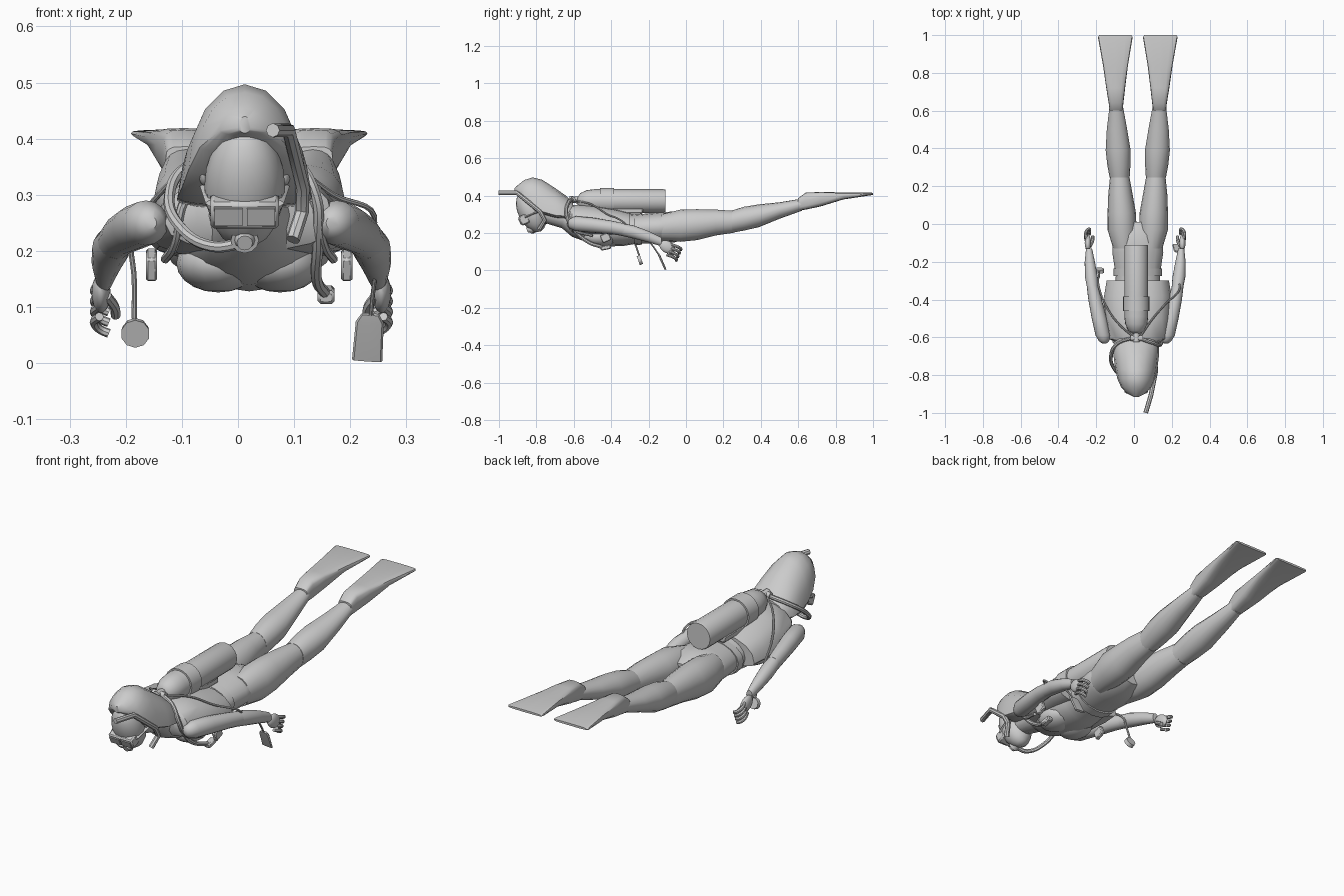
import bpy, bmesh, math
from mathutils import Vector, Matrix

if "Cube" in bpy.data.objects:
    bpy.data.objects.remove(bpy.data.objects["Cube"])

GREY = (0.6, 0.6, 0.6, 1)
mat = bpy.data.materials.new("plain grey")
mat.use_nodes = True
mat.diffuse_color = GREY
mat.node_tree.nodes["Principled BSDF"].inputs["Base Color"].default_value = GREY
made = []


def add(name, bm):
    bmesh.ops.recalc_face_normals(bm, faces=bm.faces)
    mesh = bpy.data.meshes.new(name)
    bm.to_mesh(mesh)
    bm.free()
    mesh.materials.append(mat)
    ob = bpy.data.objects.new(name, mesh)
    bpy.context.collection.objects.link(ob)
    made.append(ob)
    return ob


def loft(name, rows, sides=16, power=1.0):
    """Rows are (x, y, z, half width, height above, depth below)."""
    bm, rings = bmesh.new(), []
    for x, y, z, w, up, down in rows:
        ring = []
        for i in range(sides):
            a = math.tau * i / sides
            c, s = math.cos(a), math.sin(a)
            c = math.copysign(abs(c) ** power, c)
            s = math.copysign(abs(s) ** power, s)
            ring.append(bm.verts.new((x + w * c, y, z + s * (up if s > 0 else down))))
        rings.append(ring)
    for a, b in zip(rings, rings[1:]):
        for i in range(sides):
            j = (i + 1) % sides
            bm.faces.new((a[i], a[j], b[j], b[i]))
    bm.faces.new(rings[0])
    bm.faces.new(rings[-1])
    return add(name, bm)


def ball(name, at, size, tilt=0):
    bm = bmesh.new()
    m = Matrix.Translation(at) @ Matrix.Rotation(tilt, 4, "X") @ Matrix.Diagonal((*size, 1))
    bmesh.ops.create_uvsphere(bm, u_segments=16, v_segments=10, radius=1, matrix=m)
    return add(name, bm)


def box(name, at, size, tilt=0, bevel=0):
    bm = bmesh.new()
    m = Matrix.Translation(at) @ Matrix.Rotation(tilt, 4, "X") @ Matrix.Diagonal((*size, 1))
    bmesh.ops.create_cube(bm, size=1, matrix=m)
    if bevel:
        bmesh.ops.bevel(bm, geom=bm.edges[:], offset=bevel, segments=1, affect="EDGES")
    return add(name, bm)


def rod(name, a, b, r1, r2=None, sides=12):
    a, b = Vector(a), Vector(b)
    m = Matrix.Translation((a + b) / 2) @ (b - a).to_track_quat("Z", "Y").to_matrix().to_4x4()
    bm = bmesh.new()
    bmesh.ops.create_cone(bm, cap_ends=True, segments=sides, radius1=r1,
                          radius2=r1 if r2 is None else r2, depth=(b - a).length, matrix=m)
    return add(name, bm)


def hose(name, points, radius, smooth=True):
    cu = bpy.data.curves.new(name, "CURVE")
    cu.dimensions = "3D"
    cu.bevel_depth, cu.bevel_resolution = radius, 2
    cu.resolution_u, cu.use_fill_caps = 6, True
    sp = cu.splines.new("BEZIER" if smooth else "POLY")
    pts = sp.bezier_points if smooth else sp.points
    pts.add(len(points) - 1)
    for p, co in zip(pts, points):
        if smooth:
            p.co, p.handle_left_type, p.handle_right_type = co, "AUTO", "AUTO"
        else:
            p.co = (*co, 1)
    temp = bpy.data.objects.new(name, cu)
    bpy.context.collection.objects.link(temp)
    bm = bmesh.new()
    bm.from_mesh(temp.to_mesh())
    temp.to_mesh_clear()
    bpy.data.objects.remove(temp)
    return add(name, bm)


MID = 0.02

# Trunk
loft("torso", [(MID, -.68, .29, .04, .05, .05), (MID, -.61, .25, .09, .08, .07),
               (MID, -.5, .22, .12, .11, .08), (MID, -.42, .22, .13, .1, .092),
               (MID, -.34, .22, .12, .09, .09), (MID, -.25, .225, .115, .07, .08),
               (MID, -.16, .23, .13, .075, .085)])
loft("vest", [(MID, -.635, .27, .1, .07, .04), (MID, -.61, .25, .15, .1, .05),
              (MID, -.5, .225, .172, .125, .04), (MID, -.38, .215, .178, .115, .03),
              (MID, -.3, .21, .165, .1, .03)], power=.9)
loft("hips", [(MID, -.25, .225, .12, .075, .08), (MID, -.15, .23, .135, .08, .085),
              (MID, -.06, .235, .13, .08, .085), (MID, .01, .235, .07, .05, .06)])
loft("weight_belt", [(MID, -.275, .222, .128, .078, .088), (MID, -.235, .226, .128, .078, .088)])
for s in (-1, 1):
    ball("chest", (MID + s * .055, -.46, .178), (.075, .09, .052))

# Legs and fins
for s, side in ((-1, "right"), (1, "left")):
    def x(off):
        return MID + s * off
    loft(side + "_thigh", [(x(.07), -.13, .23, .06, .07, .07), (x(.083), -.03, .24, .077, .085, .087),
                           (x(.085), .06, .245, .075, .082, .083), (x(.092), .16, .257, .064, .068, .07),
                           (x(.096), .26, .262, .05, .056, .06)])
    loft(side + "_calf", [(x(.096), .245, .263, .053, .057, .062), (x(.1), .31, .277, .061, .063, .064),
                          (x(.104), .39, .293, .066, .06, .062), (x(.11), .5, .322, .054, .042, .046),
                          (x(.114), .62, .354, .036, .03, .035)])
    loft(side + "_fin", [(x(.115), .6, .36, .034, .026, .04), (x(.115), .64, .375, .039, .041, .05),
                         (x(.117), .72, .39, .05, .029, .048), (x(.118), .84, .403, .066, .014, .024),
                         (x(.119), .99, .409, .092, .007, .007), (x(.119), 1, .409, .085, .005, .005)],
         power=.55)

# Arms and hands
for s, side in ((-1, "right"), (1, "left")):
    def x(off):
        return .006 + s * off
    loft(side + "_upper_arm", [(x(.163), -.632, .25, .012, .012, .012), (x(.165), -.62, .25, .027, .027, .027),
                               (x(.17), -.59, .25, .04, .04, .04),
                               (x(.19), -.5, .242, .04, .04, .04), (x(.212), -.4, .23, .036, .036, .036),
                               (x(.225), -.33, .217, .031, .034, .034)])
    loft(side + "_forearm", [(x(.222), -.35, .22, .03, .034, .034), (x(.232), -.28, .205, .034, .035, .035),
                             (x(.24), -.2, .18, .027, .03, .03), (x(.244), -.13, .152, .016, .024, .024)])
    ball(side + "_palm", (x(.25), -.1, .125), (.017, .045, .032), -.5)
    for k in range(4):
        z = .14 - k * .019
        reach = -.028 - k * .008
        hose(side + "_finger", [(x(.253), -.085 - k * .006, z), (x(.262), -.05 - k * .006, z - .012),
                                (x(.25), reach, z - .024), (x(.236), reach, z - .03)], .008)
    hose(side + "_thumb", [(x(.24), -.12, .12), (x(.226), -.09, .1), (x(.224), -.065, .085)], .009)

# Head and hair
HX = .012
ball("face", (HX, -.828, .315), (.072, .07, .118), .45)
rod("neck", (HX, -.77, .31), (MID, -.62, .28), .05, .065, 16)
loft("hair", [(HX, -.917, .42, .01, .02, .01), (HX, -.9, .415, .044, .04, .01),
              (HX, -.865, .385, .08, .098, .01), (HX, -.82, .345, .1, .152, .012),
              (HX, -.77, .315, .111, .17, .015), (HX, -.7, .295, .12, .145, .015),
              (HX, -.64, .29, .121, .108, .015), (HX, -.605, .3, .1, .06, .015)])
for s in (-1, 1):
    ball("ear", (HX + s * .073, -.8, .345), (.01, .02, .028))

# Diving mask with two lenses
box("mask_frame", (HX, -.865, .272), (.122, .05, .052), .45, .006)
for s in (-1, 1):
    box("mask_lens", (HX + s * .029, -.888, .261), (.05, .007, .034), .45)
loft("mask_strap", [(HX, -.86, .285, .07, .012, .012), (HX, -.79, .315, .08, .012, .012),
                    (HX, -.74, .33, .07, .012, .012)])

# Mouthpiece and its supply hose
rod("mouthpiece", (HX, -.8, .235), (HX, -.838, .219), .019, .025)
rod("mouthpiece_cap", (HX, -.836, .22), (HX, -.85, .214), .019, .014)
hose("supply_hose", [(HX, -.825, .215), (-.045, -.815, .208), (-.105, -.765, .245), (-.122, -.7, .3),
                     (-.09, -.635, .35), (0, -.6, .38)], .01)

# Snorkel
hose("snorkel", [(.062, -1, .415), (.09, -.905, .415), (.115, -.78, .315), (.114, -.755, .27),
                 (.098, -.785, .22)], .0125, False)

# Air tank, lying along the back
TZ = .371
loft("air_tank", [(HX, y, TZ, r, r, r) for y, r in
                  ((-.58, .02), (-.565, .042), (-.53, .058), (-.49, .063), (-.12, .063), (-.11, .06))], 20)
loft("tank_band", [(HX, y, TZ, .07, .07, .07) for y in (-.46, -.385)], 20)
rod("tank_valve", (HX, -.575, .376), (HX, -.625, .38), .018)
rod("valve_knob", (HX - .03, -.605, .38), (HX + .035, -.605, .38), .014)
box("back_plate", (HX, -.38, .318), (.1, .3, .03), 0, .006)

# Hoses over both shoulders, ending in the inflator and the gauges
hose("inflator_hose", [(.03, -.605, .38), (.1, -.63, .36), (.138, -.64, .3), (.142, -.6, .22),
                       (.14, -.52, .15), (.155, -.45, .125)], .01)
box("inflator_grip", (.157, -.43, .122), (.03, .055, .024), .2, .005)
hose("left_shoulder_line", [(.03, -.6, .375), (.1, -.5, .35), (.17, -.42, .3), (.243, -.34, .262),
                            (.21, -.28, .2)], .005)
hose("right_shoulder_line", [(0, -.6, .375), (-.08, -.53, .35), (-.15, -.43, .29), (-.19, -.31, .22),
                             (-.185, -.275, .15), (-.185, -.25, .08)], .005)
rod("pressure_gauge", (-.183, -.255, .052), (-.183, -.238, .058), .026, .024, 10)
for s in (-1, 1):
    hose("shoulder_strap", [(MID + s * .08, -.6, .325), (MID + s * .115, -.628, .29),
                            (MID + s * .13, -.6, .22), (MID + s * .15, -.5, .185)], .008)
    box("vest_buckle", (MID + s * .174, -.43, .175), (.02, .05, .045), .4, .004)

# Writing slate hanging from the left hand
hose("slate_cord", [(.245, -.2, .16), (.24, -.17, .12), (.237, -.147, .085)], .004)
slate = loft("slate", [(0, -.045, 0, .027, .005, .005), (0, .03, 0, .025, .006, .006),
                       (0, .045, 0, .016, .005, .005)], 8, .4)
slate.data.transform(Matrix.Translation((.233, -.128, .046)) @ Matrix.Rotation(.07, 4, "Y")
                     @ Matrix.Rotation(math.pi - 1.15, 4, "X"))

# Smooth shading with crisp edges kept
bpy.ops.object.select_all(action="DESELECT")
for ob in made:
    ob.select_set(True)
bpy.context.view_layer.objects.active = made[0]
bpy.ops.object.shade_smooth_by_angle(angle=math.radians(40))
